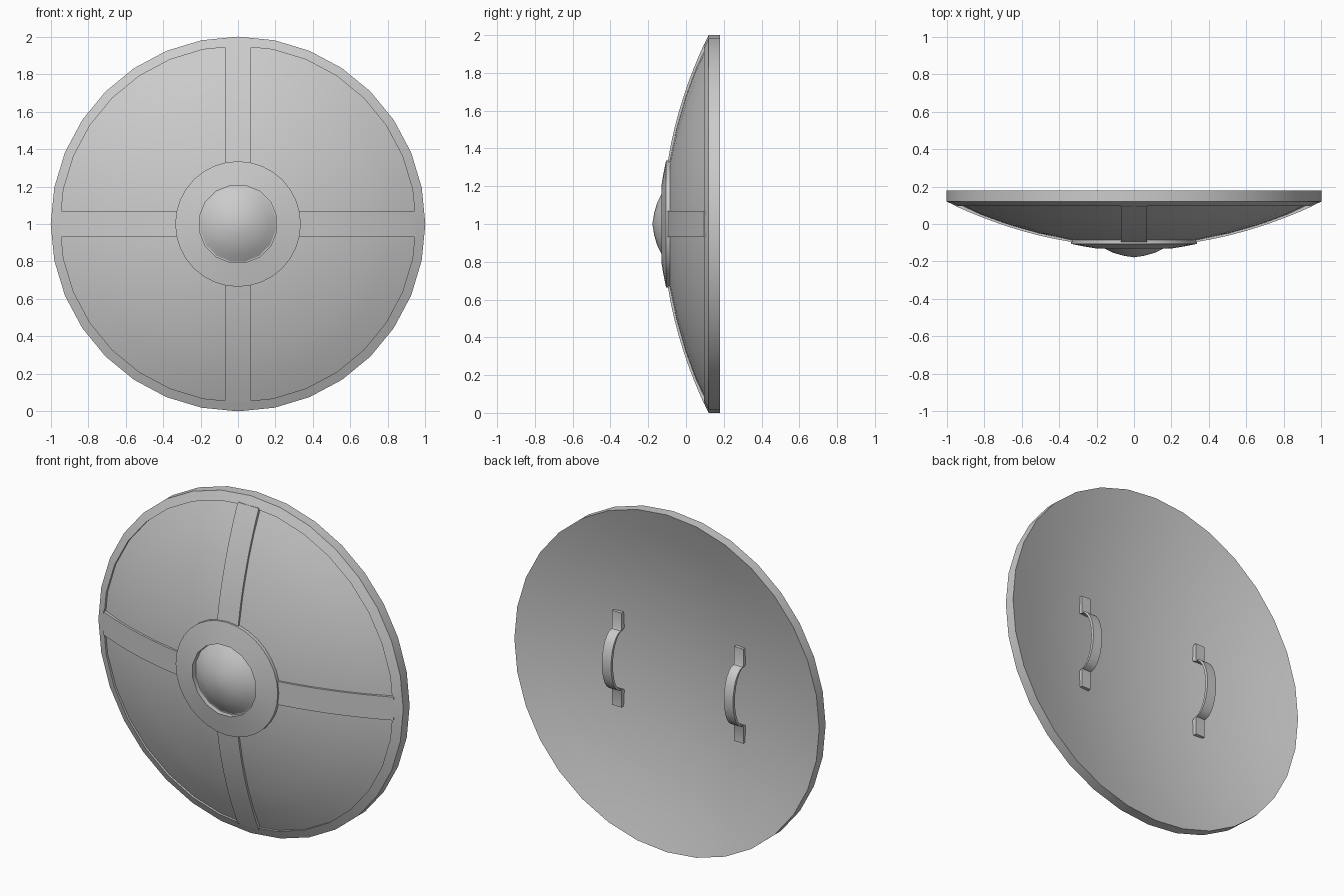
import bpy
from math import sin, cos, pi

if "Cube" in bpy.data.objects:
    bpy.data.objects.remove(bpy.data.objects["Cube"])


def add_object(name, verts, faces, angle=0.5):
    mesh = bpy.data.meshes.new(name)
    mesh.from_pydata(verts, [], faces)
    obj = bpy.data.objects.new(name, mesh)
    bpy.context.collection.objects.link(obj)
    bpy.ops.object.select_all(action='DESELECT')
    bpy.context.view_layer.objects.active = obj
    obj.select_set(True)
    bpy.ops.object.mode_set(mode='EDIT')
    bpy.ops.mesh.select_all(action='SELECT')
    bpy.ops.mesh.normals_make_consistent(inside=False)
    bpy.ops.object.mode_set(mode='OBJECT')
    bpy.ops.object.shade_smooth_by_angle(angle=angle)
    return obj


def lathe(name, rings, n, turn=0.0, closed=False, tips=None, sixteen=()):
    """Turn (radius, y) rings about the shield axis; tips = y of end points."""
    verts, faces = [], []
    for k, (r, y) in enumerate(rings):
        for i in range(n):
            a = 2 * pi * i / n + turn
            q = r * cos(pi / 16) if k in sixteen and i % 2 == 0 else r
            verts.append((q * cos(a), y, 1 + q * sin(a)))
    m = len(rings)
    for k in range(m if closed else m - 1):
        for i in range(n):
            j, l = (i + 1) % n, (k + 1) % m
            faces.append((k * n + i, k * n + j, l * n + j, l * n + i))
    for row, y in (tips or {}).items():
        c = len(verts)
        verts.append((0, y, 1))
        faces += [(row * n + i, row * n + (i + 1) % n, c) for i in range(n)]
    return add_object(name, verts, faces)


def strip(name, path, half_width, place):
    """Flat bar: path of (along, outer y, inner y), swept across its width."""
    verts, faces = [], []
    for u, a, b in path:
        for s, y in ((-1, a), (1, a), (1, b), (-1, b)):
            verts.append(place(s * half_width, u, y))
    for k in range(len(path) - 1):
        for i in range(4):
            j = (i + 1) % 4
            faces.append((4 * k + i, 4 * k + j, 4 * k + 4 + j, 4 * k + 4 + i))
    e = 4 * len(path) - 4
    faces += [(0, 1, 2, 3), (e, e + 1, e + 2, e + 3)]
    return add_object(name, verts, faces)


def dish(r):
    return -0.113 + 0.241 * r * r


def back(r):
    return 0.02 + 0.16 * r * r


# Domed body: front dish, raised rim, hollow back
radii = (0.17, 0.34, 0.51, 0.68, 0.82, 0.95)
rings = [(r, dish(r)) for r in radii]
rings[-1] = (0.95, 0.11)
rings += [(0.95, 0.096), (1.0, 0.12)]
rings += [(r, back(r)) for r in (1.0, 0.84, 0.67, 0.5, 0.33, 0.17)]
lathe("shield_body", rings, 32, tips={0: dish(0), len(rings) - 1: back(0)})

# Four reinforcing bands
for q in range(4):
    c, s = round(cos(q * pi / 2)), round(sin(q * pi / 2))
    path = [(r, dish(r) - 0.01, dish(r) + 0.015)
            for r in (0.31, 0.42, 0.51, 0.595, 0.68, 0.75, 0.82, 0.89, 0.952)]
    strip(f"band_{q + 1}", path, 0.069,
          lambda w, u, y: (c * u - s * w, y, 1 + s * u + c * w))

# Centre ring with a sunken 16-sided opening, and the boss dome
lathe("boss_ring", [(0.335, -0.08), (0.335, -0.106), (0.27, -0.119),
                    (0.21, -0.13), (0.21, -0.085)], 32, closed=True, sixteen=(3, 4))
lathe("boss_dome", [(0.21, -0.098), (0.165, -0.128), (0.115, -0.153),
                    (0.058, -0.169)], 16, turn=pi / 16, tips={0: -0.09, 3: -0.178})

# Two arched grips on the back
arch = [(0.28, 0.077, 0.045), (0.185, 0.077, 0.045)]
arch = [(-u, a, b) for u, a, b in arch]
for i in range(13):
    t = pi * i / 12
    arch.append((-0.175 * cos(t), 0.082 + 0.092 * sin(t), 0.066 + 0.090 * sin(t)))
arch += [(0.185, 0.077, 0.045), (0.28, 0.077, 0.045)]
for side, x in (("left", -0.4), ("right", 0.4)):
    strip("grip_" + side, arch, 0.03, lambda w, u, y: (x + w, y, 1 + u))
